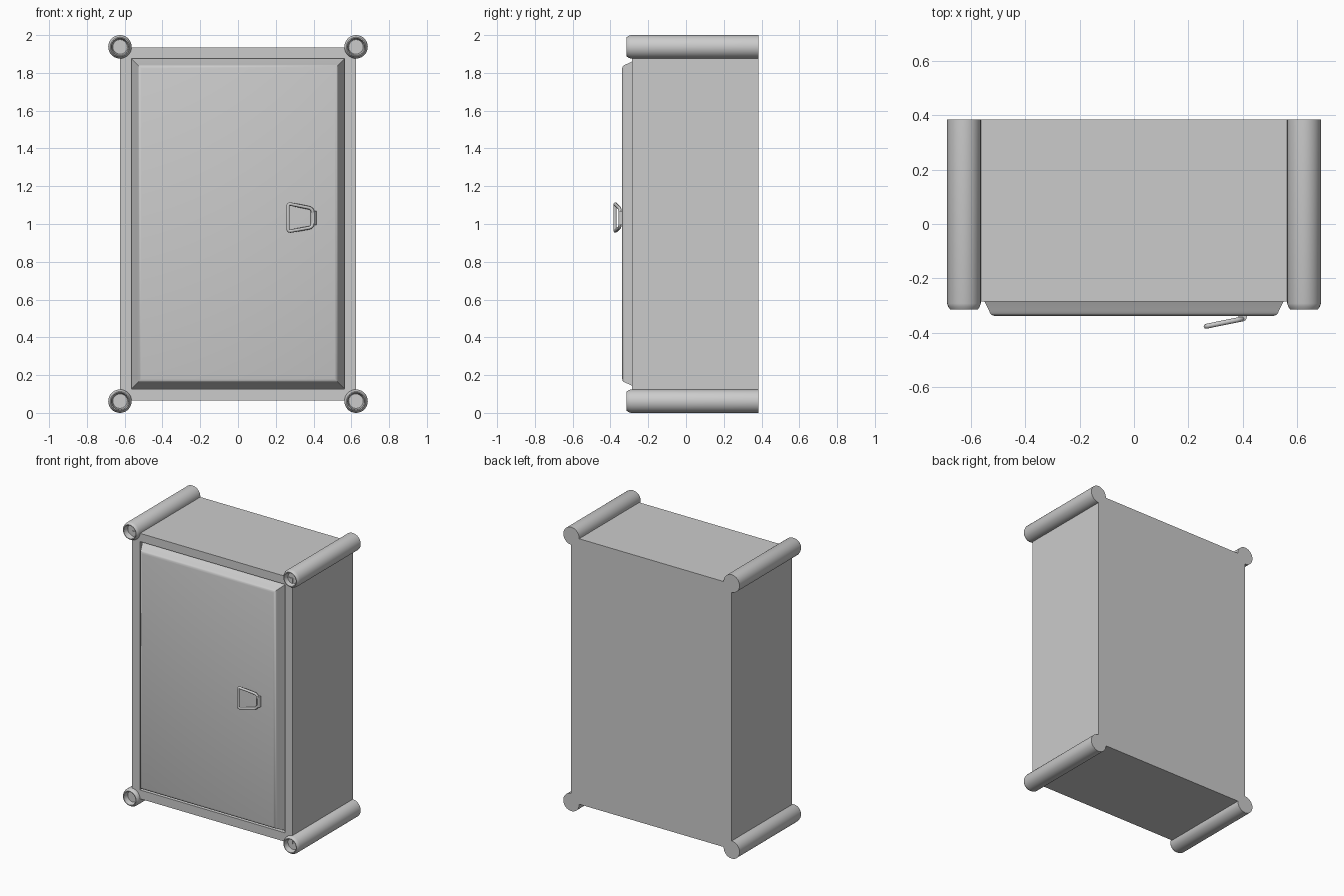
import bpy, bmesh, math
from mathutils import Vector

if "Cube" in bpy.data.objects:
    bpy.data.objects.remove(bpy.data.objects["Cube"])


def finish(name, bm, angle=None):
    bmesh.ops.recalc_face_normals(bm, faces=bm.faces)
    mesh = bpy.data.meshes.new(name)
    bm.to_mesh(mesh)
    bm.free()
    ob = bpy.data.objects.new(name, mesh)
    bpy.context.collection.objects.link(ob)
    bpy.ops.object.select_all(action='DESELECT')
    ob.select_set(True)
    bpy.context.view_layer.objects.active = ob
    if angle:
        bpy.ops.object.shade_smooth_by_angle(angle=math.radians(angle))
    return ob


def loft(name, rings, angle=None, caps=(True, True)):
    """Skin a series of closed point rings and cap the ends."""
    bm = bmesh.new()
    loops = [[bm.verts.new(p) for p in ring] for ring in rings]
    n = len(loops[0])
    for a, b in zip(loops, loops[1:]):
        for i in range(n):
            j = (i + 1) % n
            bm.faces.new((a[i], a[j], b[j], b[i]))
    if caps[0]:
        bm.faces.new(loops[0])
    if caps[1]:
        bm.faces.new(loops[-1])
    return finish(name, bm, angle)


def rect(hx, z0, z1, y):
    return [(-hx, y, z0), (hx, y, z0), (hx, y, z1), (-hx, y, z1)]


def circle(cx, cz, r, y, n=32):
    return [(cx + r * math.cos(2 * math.pi * i / n), y,
             cz + r * math.sin(2 * math.pi * i / n)) for i in range(n)]


# Cabinet body with a shallow recess for the door
loft("cabinet_body", [rect(0.625, 0.065, 1.935, 0.385),
                      rect(0.625, 0.065, 1.935, -0.285),
                      rect(0.565, 0.127, 1.877, -0.285),
                      rect(0.565, 0.127, 1.877, -0.255)])

# Door panel with sloped, softened edges
door_profile = [(0.0, -0.253), (0.016, -0.285), (0.032, -0.318),
                (0.036, -0.328), (0.043, -0.335), (0.053, -0.338)]
loft("door_panel", [rect(0.565 - d, 0.127 + d, 1.877 - d, y)
                    for d, y in door_profile], 35, caps=(False, True))

# Corner tubes with chamfered, dished front ends
tube_profile = [(0.062, 0.385), (0.062, -0.292), (0.058, -0.304),
                (0.051, -0.314), (0.046, -0.314), (0.042, -0.295),
                (0.038, -0.28)]
for side, cx in (("left", -0.625), ("right", 0.625)):
    for level, cz in (("bottom", 0.062), ("top", 1.938)):
        loft(f"{level}_{side}_corner_tube",
             [circle(cx, cz, r, y) for r, y in tube_profile], 30)

# Handle ring: rounded trapezoid tilted away from the door
corners = [Vector(c) for c in ((0.265, -0.376, 0.960), (0.265, -0.376, 1.108),
                               (0.389, -0.351, 1.083), (0.402, -0.348, 1.055),
                               (0.402, -0.348, 1.010), (0.389, -0.351, 0.982))]
points = []
for i, c in enumerate(corners):
    a = c + (corners[i - 1] - c).normalized() * 0.014
    b = c + (corners[(i + 1) % len(corners)] - c).normalized() * 0.014
    for t in (0, 0.33, 0.67, 1):
        points.append(a * (1 - t) ** 2 + c * 2 * t * (1 - t) + b * t * t)
curve = bpy.data.curves.new("handle_ring", 'CURVE')
curve.dimensions = '3D'
curve.bevel_depth = 0.009
curve.bevel_resolution = 2
spline = curve.splines.new('POLY')
spline.points.add(len(points) - 1)
for p, co in zip(spline.points, points):
    p.co = (*co, 1)
spline.use_cyclic_u = True
ring = bpy.data.objects.new("handle_ring", curve)
bpy.context.collection.objects.link(ring)
bpy.ops.object.select_all(action='DESELECT')
ring.select_set(True)
bpy.context.view_layer.objects.active = ring
bpy.ops.object.convert(target='MESH')

# Handle bracket: small sleeve wrapping the ring's hinge bar, rooted in the door
sleeve = [(0.382, -0.335), (0.385, -0.346), (0.393, -0.354), (0.404, -0.358),
          (0.412, -0.352), (0.415, -0.342), (0.415, -0.335)]
loft("handle_bracket", [[(x, y, z) for x, y in sleeve]
                        for z in (0.995, 1.07)], 40)
